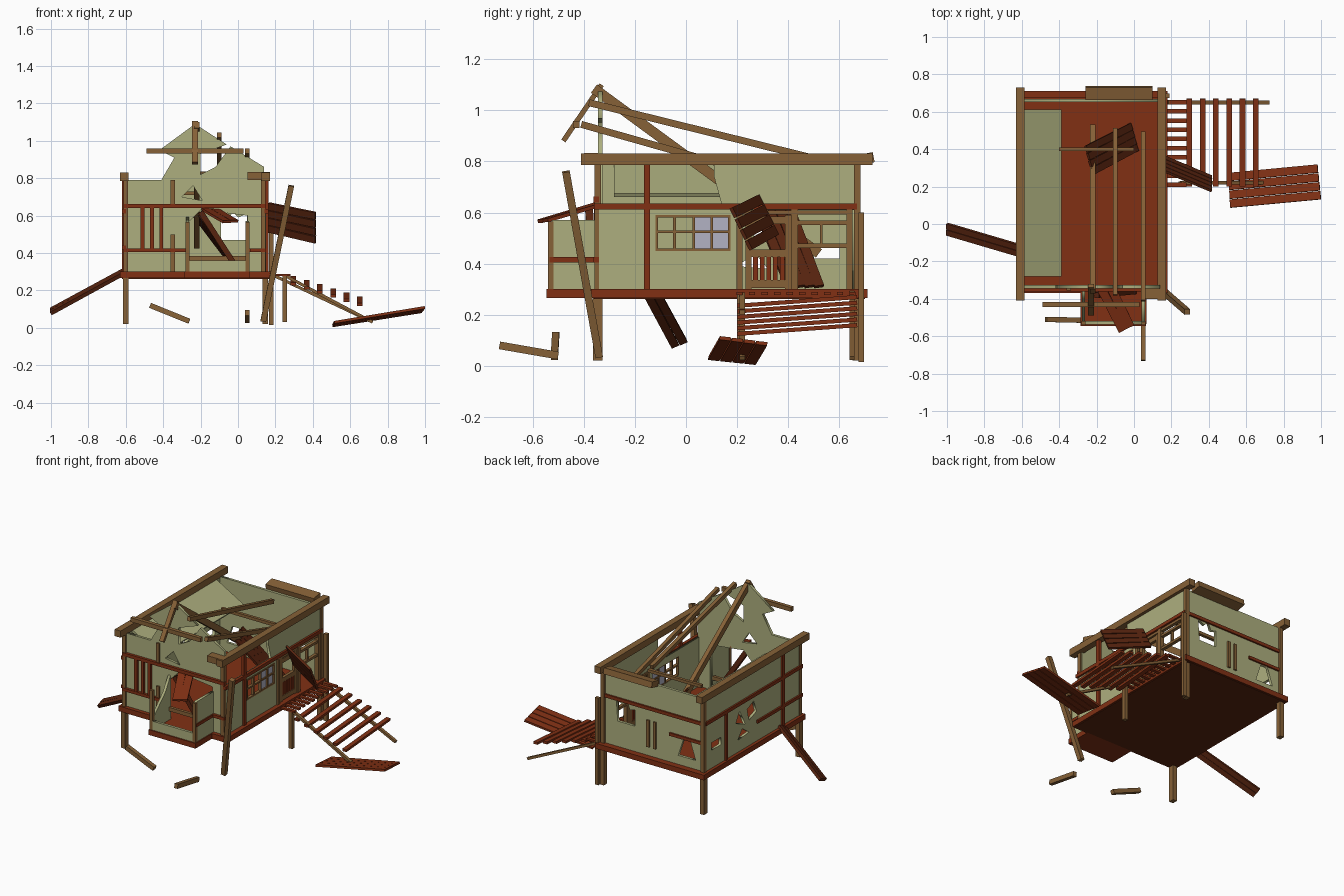
import bpy, bmesh
from mathutils import Vector, Matrix


def material(name, rgb):
    m = bpy.data.materials.new(name)
    m.diffuse_color = (*rgb, 1)
    return m


RED = material("red_timber", (0.22, 0.03, 0.007))
DARK = material("dark_timber", (0.1, 0.018, 0.005))
WOOD = material("brown_timber", (0.24, 0.12, 0.038))
WALL = material("olive_plaster", (0.42, 0.43, 0.21))
GLASS = material("window_glass", (0.45, 0.45, 0.55))


def add(name, mesh, mat):
    ob = bpy.data.objects.new(name, mesh)
    mesh.materials.clear()
    mesh.materials.append(mat)
    bpy.context.collection.objects.link(ob)
    return ob


def cuboid(name, matrix, mat):
    bm = bmesh.new()
    bmesh.ops.create_cube(bm, size=1, matrix=matrix)
    me = bpy.data.meshes.new(name)
    bm.to_mesh(me)
    bm.free()
    return add(name, me, mat)


def box(name, x0, x1, y0, y1, z0, z1, mat):
    loc = Matrix.Translation(((x0 + x1) / 2, (y0 + y1) / 2, (z0 + z1) / 2))
    return cuboid(name, loc @ Matrix.Diagonal((x1 - x0, y1 - y0, z1 - z0, 1)), mat)


def beam(name, p, q, w, t, mat, side=(1, 0, 0)):
    """Timber from p to q; w is measured along side, t across it."""
    p, q = Vector(p), Vector(q)
    d = (q - p).normalized()
    s = Vector(side)
    s = (s - d * s.dot(d)).normalized()
    n = d.cross(s)
    m = Matrix((s * w, n * t, q - p)).transposed().to_4x4()
    return cuboid(name, Matrix.Translation((p + q) / 2) @ m, mat)


def planks(name, a, b, c, d, n, mat, t=0.014):
    """n boards running from edge a-b to edge c-d."""
    a, b, c, d = map(Vector, (a, b, c, d))
    for i in range(n):
        f = (i + 0.5) / n
        beam(f"{name}_{i}", a.lerp(b, f), c.lerp(d, f), (b - a).length / n * 0.92, t, mat, b - a)


def wall(name, axis, pos, loops, mat=WALL, t=0.018):
    """Flat wall from an outline plus hole loops; axis is the wall normal."""
    cu = bpy.data.curves.new(name, 'CURVE')
    cu.dimensions = '2D'
    cu.fill_mode = 'BOTH'
    cu.extrude = t / 2
    for pts in loops:
        sp = cu.splines.new('POLY')
        sp.points.add(len(pts) - 1)
        for k, (u, v) in zip(sp.points, pts):
            k.co = (u, v, 0, 1)
        sp.use_cyclic_u = True
    tmp = bpy.data.objects.new(name + "_outline", cu)
    bpy.context.collection.objects.link(tmp)
    me = bpy.data.meshes.new_from_object(tmp.evaluated_get(bpy.context.evaluated_depsgraph_get()))
    bpy.data.objects.remove(tmp)
    if axis == 'y':
        m = Matrix(((1, 0, 0, 0), (0, 0, -1, pos), (0, 1, 0, 0), (0, 0, 0, 1)))
    else:
        m = Matrix(((0, 0, 1, pos), (1, 0, 0, 0), (0, 1, 0, 0), (0, 0, 0, 1)))
    me.transform(m)
    return add(name, me, mat)


def rect(u0, u1, v0, v1):
    return [(u0, v0), (u1, v0), (u1, v1), (u0, v1)]


# floor and bay floor
box("floor", -0.63, 0.18, -0.37, 0.71, 0.265, 0.3, RED)
box("bay_floor", -0.285, 0.065, -0.545, -0.37, 0.265, 0.3, RED)
box("floor_underside", -0.62, 0.17, -0.36, 0.7, 0.262, 0.27, DARK)

# broken front wall with gable
wall("front_wall", 'y', -0.335, [
    [(-0.6, 0.3), (-0.27, 0.3), (-0.27, 0.56), (-0.2, 0.63), (0.05, 0.6), (0.05, 0.3), (0.14, 0.3),
     (0.14, 0.86), (-0.04, 0.97), (-0.12, 0.86), (-0.2, 0.82), (-0.2, 0.93), (-0.06, 0.98), (-0.23, 1.09),
     (-0.42, 0.95), (-0.34, 0.91), (-0.41, 0.79), (-0.6, 0.79)],
    [(-0.3, 0.7), (-0.19, 0.68), (-0.24, 0.76)]])
# back, left and right walls with openings
wall("back_wall", 'y', 0.66, [
    rect(-0.6, 0.14, 0.3, 0.79),
    [(-0.09, 0.47), (0.04, 0.47), (0.05, 0.61), (0.0, 0.59), (-0.03, 0.62), (-0.05, 0.57), (-0.09, 0.58)],
    [(-0.54, 0.36), (-0.41, 0.36), (-0.45, 0.48), (-0.5, 0.48)]])
wall("left_wall", 'x', -0.6, [
    rect(-0.34, 0.66, 0.3, 0.79),
    [(0.12, 0.5), (0.2, 0.47), (0.22, 0.55), (0.15, 0.58)],
    [(0.24, 0.46), (0.34, 0.5), (0.3, 0.57)],
    [(0.2, 0.39), (0.32, 0.38), (0.27, 0.44)],
    rect(0.5, 0.6, 0.42, 0.47)])
wall("right_wall", 'x', 0.14, [
    [(-0.34, 0.3), (0.2, 0.3), (0.2, 0.61), (0.66, 0.61), (0.66, 0.79), (0.11, 0.79), (0.11, 0.74),
     (0.14, 0.63), (-0.34, 0.63)],
    rect(-0.115, 0.17, 0.455, 0.585)])
planks("fallen_ceiling", (-0.59, -0.32, 0.78), (-0.59, 0.65, 0.78), (-0.36, -0.32, 0.645),
       (-0.42, 0.65, 0.69), 1, WALL, 0.015)

# eave beams
for s, x in (("left", -0.608), ("right", 0.148)):
    box(s + "_eave_beam", x - 0.022, x + 0.022, -0.41, 0.73, 0.785, 0.83, WOOD)
box("front_eave_stub", 0.05, 0.17, -0.4, -0.345, 0.79, 0.832, WOOD)
beam("back_eave_stub", (-0.26, 0.7, 0.81), (0.1, 0.7, 0.81), 0.07, 0.04, WOOD, (0, 1, 0.2))

# corner posts and wall bands
for i, (x, y) in enumerate([(-0.6, -0.345), (-0.6, 0.67), (0.145, 0.67), (0.135, -0.345)]):
    box(f"corner_post_{i}", x - 0.013, x + 0.013, y - 0.013, y + 0.013, 0.3, 0.79, WOOD)
    if i < 3:
        box(f"stilt_{i}", x - 0.015, x + 0.015, y - 0.018, y + 0.018, 0.02, 0.27, WOOD)
box("front_upper_band", -0.61, 0.15, -0.362, -0.34, 0.64, 0.662, RED)
box("front_lower_band", -0.61, -0.27, -0.362, -0.34, 0.405, 0.425, RED)
box("front_short_band", 0.05, 0.15, -0.362, -0.34, 0.405, 0.425, RED)
for s, x in (("left", -0.61), ("right", 0.152)):
    box(s + "_upper_band", x - 0.01, x + 0.01, -0.36, 0.67, 0.612, 0.635, RED)
    box(s + "_wall_post", x - 0.01, x + 0.01, -0.165, -0.14, 0.3, 0.785, RED)
box("left_lower_band", -0.62, -0.6, -0.36, 0.12, 0.42, 0.44, RED)
box("left_middle_post", -0.62, -0.6, 0.44, 0.46, 0.3, 0.62, RED)
box("back_upper_band", -0.61, 0.15, 0.66, 0.68, 0.61, 0.632, RED)
box("back_lower_band", -0.61, -0.35, 0.66, 0.68, 0.48, 0.5, RED)
for i in range(2):
    box(f"back_slat_{i}", -0.25 + i * 0.05, -0.23 + i * 0.05, 0.66, 0.68, 0.36, 0.54, WOOD)
for i in range(3):
    x = -0.51 + 0.05 * i
    box(f"front_bar_{i}", x - 0.01, x + 0.01, -0.36, -0.34, 0.42, 0.645, RED)
for i, (z0, z1) in enumerate([(0.3, 0.405), (0.425, 0.5), (0.66, 0.79)]):
    box(f"front_stud_{i}", -0.36, -0.338, -0.356, -0.34, z0, z1, WOOD)

# bay: posts, low walls, sill and collapsed roof
for x in (-0.27, 0.05):
    box("bay_post", x - 0.011, x + 0.011, -0.54, -0.518, 0.3, 0.565, WOOD)
wall("bay_right_wall", 'x', 0.05, [rect(-0.525, -0.34, 0.3, 0.57)])
wall("bay_left_wall", 'x', -0.27, [[(-0.525, 0.3), (-0.34, 0.3), (-0.34, 0.6), (-0.4, 0.5), (-0.525, 0.38)]])
wall("bay_front_wall", 'y', -0.528, [rect(-0.27, 0.05, 0.3, 0.36)])
box("bay_sill", -0.27, 0.05, -0.36, -0.34, 0.36, 0.385, WOOD)
box("bay_side_band", 0.05, 0.066, -0.535, -0.345, 0.405, 0.425, RED)
planks("bay_roof_board", (-0.2, -0.35, 0.635), (-0.1, -0.33, 0.63), (-0.08, -0.58, 0.565),
       (0.0, -0.54, 0.57), 2, RED)
beam("fallen_bay_timber", (-0.2, -0.38, 0.62), (0.0, -0.36, 0.31), 0.03, 0.03, DARK, (0, 1, 0))

# right window with glass on one half
for i, y in enumerate((-0.115, -0.045, 0.03, 0.1, 0.17)):
    box(f"window_mullion_{i}", 0.132, 0.152, y - 0.005, y + 0.005, 0.455, 0.585, WOOD)
for i, z in enumerate((0.455, 0.525, 0.585)):
    box(f"window_rail_{i}", 0.132, 0.152, -0.12, 0.175, z - 0.005, z + 0.005, WOOD)
box("window_pane", 0.137, 0.143, 0.03, 0.17, 0.455, 0.585, GLASS)

# porch frames and door
for i, (y, w) in enumerate([(0.21, 0.012), (0.425, 0.014), (0.64, 0.012)]):
    box(f"porch_post_{i}", 0.13, 0.158, y - w, y + w, 0.3, 0.615, WOOD)
for i, (y0, y1, z) in enumerate([(0.21, 0.64, 0.6), (0.42, 0.64, 0.56), (0.42, 0.64, 0.47)]):
    box(f"porch_rail_{i}", 0.132, 0.154, y0, y1, z - 0.008, z + 0.008, WOOD)
box("porch_mullion", 0.132, 0.15, 0.525, 0.535, 0.47, 0.56, WOOD)
for y in (0.245, 0.4):
    box("door_stile", 0.13, 0.15, y - 0.012, y + 0.012, 0.3, 0.59, WOOD)
for i, z in enumerate((0.32, 0.44, 0.57)):
    box(f"door_rail_{i}", 0.13, 0.15, 0.235, 0.41, z - 0.015, z + 0.015, WOOD)
for i in range(5):
    y = 0.272 + 0.026 * i
    box(f"door_bar_{i}", 0.134, 0.146, y - 0.009, y + 0.009, 0.33, 0.43, RED)

# deck slats, stairs and stringers
for i in range(10):
    y = 0.21 + 0.049 * i
    box(f"deck_slat_{i}", 0.17, 0.28, y - 0.012, y + 0.012, 0.277, 0.289, RED)
for i in range(6):
    x, z = 0.296 + 0.071 * i, 0.252 - 0.022 * i
    beam(f"stair_tread_{i}", (x, 0.2, z - 0.017), (x, 0.67, z + 0.017), 0.03, 0.016, RED)
for y in (0.22, 0.65):
    beam("stair_stringer", (0.18, y, 0.285) if y > 0.5 else (0.25, y, 0.28), (0.72, y, 0.03),
         0.02, 0.016, WOOD, (0, 1, 0))
box("deck_front_post", 0.237, 0.263, 0.2, 0.226, 0.03, 0.28, WOOD)
box("deck_back_post", 0.165, 0.19, 0.675, 0.697, 0.015, 0.6, WOOD)

# broken rafters and leaning pole
for n, p, q, w, t in [
        ("steep_rafter", (-0.22, -0.36, 1.085), (-0.22, 0.52, 0.44), 0.028, 0.04),
        ("middle_rafter", (-0.1, -0.38, 1.03), (-0.1, 0.51, 0.81), 0.024, 0.027),
        ("right_rafter", (0.05, -0.41, 0.945), (0.05, 0.49, 0.69), 0.024, 0.027),
        ("ridge_strut", (-0.23, -0.48, 0.88), (-0.23, -0.33, 1.1), 0.03, 0.02),
        ("cross_beam", (-0.49, -0.43, 0.945), (0.03, -0.43, 0.945), 0.025, 0.028),
        ("collar_beam", (-0.4, 0.4, 0.72), (0.0, 0.4, 0.72), 0.02, 0.02),
        ("leaning_pole", (0.135, -0.34, 0.035), (0.285, -0.47, 0.76), 0.03, 0.03),
        ("ground_timber_right", (0.05, -0.73, 0.08), (0.05, -0.5, 0.04), 0.025, 0.03),
        ("ground_timber_left", (-0.47, -0.51, 0.12), (-0.26, -0.515, 0.035), 0.028, 0.028)]:
    beam(n, p, q, w, t, WOOD, (0, 1, 0) if n in ("cross_beam", "collar_beam", "ground_timber_left") else (1, 0, 0))

# scattered board panels
planks("ground_panel", (0.515, 0.085, 0.03), (0.505, 0.275, 0.01), (1.0, 0.13, 0.11), (0.98, 0.32, 0.085), 4, RED)
planks("hanging_panel", (0.165, 0.28, 0.67), (0.165, 0.36, 0.51), (0.415, 0.175, 0.62), (0.415, 0.255, 0.45), 4, DARK)
planks("indoor_panel", (-0.26, 0.42, 0.63), (-0.22, 0.26, 0.62), (-0.02, 0.54, 0.31), (0.02, 0.39, 0.31), 4, DARK)
planks("side_ramp", (-1.0, 0.005, 0.1), (-1.0, -0.06, 0.075), (-0.61, -0.11, 0.31), (-0.61, -0.175, 0.29), 2, DARK, 0.02)
